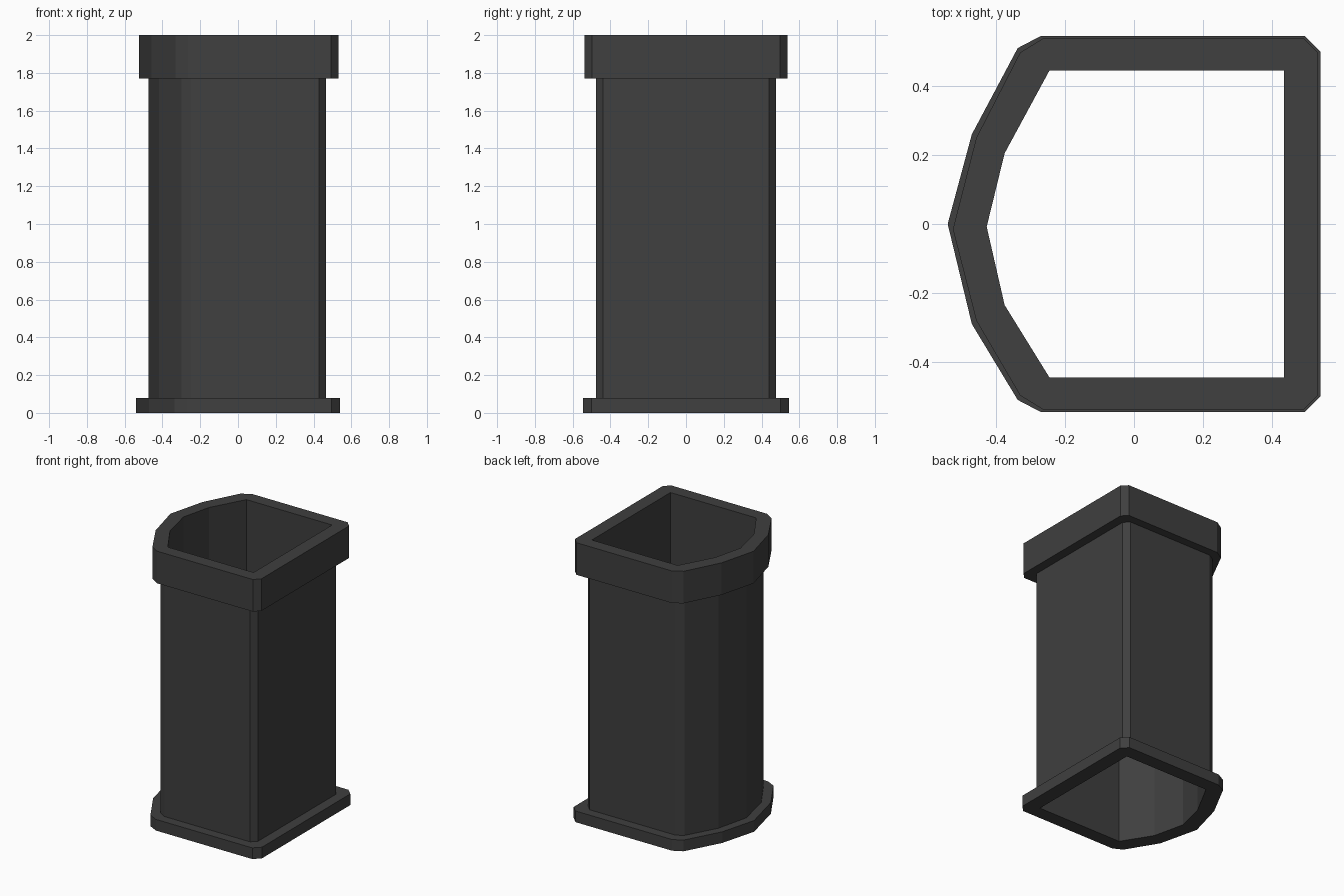
import bpy, bmesh

if "Cube" in bpy.data.objects:
    bpy.data.objects.remove(bpy.data.objects["Cube"])


def ring(tip, side_back, side_front, shoulder, flat_x, y, right, cut):
    """Plan outline: five-point rounded left side, square right side with cut corners."""
    sx, sy = shoulder
    return [tip, side_back, (sx, sy), (flat_x, y), (right - cut, y), (right, y - cut),
            (right, cut - y), (right - cut, -y), (flat_x, -y), (sx, -sy), side_front]


# Plan outlines of the foot, shaft, rim and inner opening
foot = ring((-0.54, 0.0), (-0.47, 0.26), (-0.47, -0.29), (-0.337, 0.51), -0.27, 0.545, 0.54, 0.045)
rim = ring((-0.525, -0.015), (-0.457, 0.25), (-0.457, -0.28), (-0.33, 0.497), -0.265, 0.537, 0.533, 0.04)
shaft = ring((-0.475, -0.005), (-0.418, 0.23), (-0.418, -0.255), (-0.30, 0.448), -0.25, 0.477, 0.467, 0.037)
bore = ring((-0.427, -0.008), (-0.375, 0.205), (-0.375, -0.235), (-0.245, 0.445), -0.245, 0.445, 0.435, 0.0)

# Closed cross-section: foot, up the shaft, over the rim, down the bore
levels = [(foot, 0), (foot, 0.08), (shaft, 0.08), (shaft, 1.77),
          (rim, 1.77), (rim, 2), (bore, 2), (bore, 0)]

bm = bmesh.new()
loops = [[bm.verts.new((x, y, z)) for x, y in outline] for outline, z in levels]
n = len(foot)
for k, low in enumerate(loops):
    high = loops[(k + 1) % len(loops)]
    for i in range(n):
        j = (i + 1) % n
        bm.faces.new((low[i], low[j], high[j], high[i]))

# Merge the doubled bore corners
bmesh.ops.remove_doubles(bm, verts=bm.verts, dist=0.0005)
bmesh.ops.recalc_face_normals(bm, faces=bm.faces)

mesh = bpy.data.meshes.new("hollow_pillar")
bm.to_mesh(mesh)
bm.free()
pillar = bpy.data.objects.new("hollow_pillar", mesh)
bpy.context.collection.objects.link(pillar)

# Dark grey surface
dark = bpy.data.materials.new("dark_grey")
dark.diffuse_color = (0.05, 0.05, 0.05, 1)
dark.use_nodes = True
dark.node_tree.nodes["Principled BSDF"].inputs["Base Color"].default_value = dark.diffuse_color
mesh.materials.append(dark)
